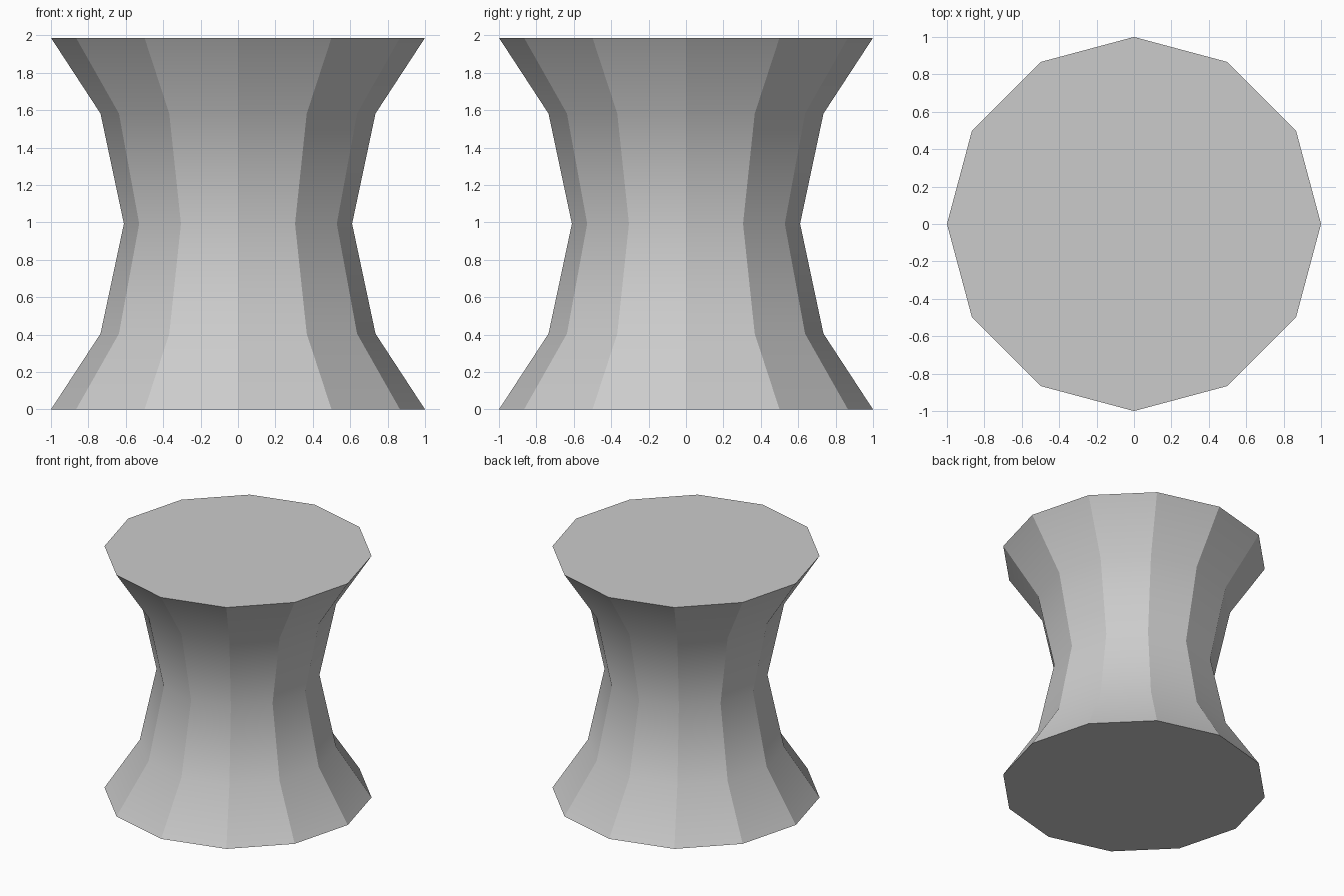
import bpy
import bmesh
from math import cos, sin, tau

cube = bpy.data.objects.get("Cube")
if cube:
    bpy.data.objects.remove(cube, do_unlink=True)

SIDES = 12
# Radius and height of each ring, from the foot to the top
PROFILE = [(1, 0), (0.735, 0.405), (0.61, 0.993), (0.735, 1.582), (1, 1.987)]

# Plain grey material
grey = bpy.data.materials.new("plain grey")
grey.use_nodes = True
colour = (0.6, 0.6, 0.6, 1)
grey.diffuse_color = colour
grey.node_tree.nodes["Principled BSDF"].inputs["Base Color"].default_value = colour

# Waisted twelve-sided body with closed ends
bm = bmesh.new()
rings = [[bm.verts.new((r * cos(tau * i / SIDES), r * sin(tau * i / SIDES), z))
          for i in range(SIDES)] for r, z in PROFILE]
for low, high in zip(rings, rings[1:]):
    for i in range(SIDES):
        j = (i + 1) % SIDES
        bm.faces.new((low[i], low[j], high[j], high[i]))
caps = [bm.faces.new(rings[0][::-1]), bm.faces.new(rings[-1])]

# Smooth up the profile, crisp on the upright ridges and both rims
for face in bm.faces:
    face.smooth = face not in caps
for edge in bm.edges:
    a, b = edge.verts
    upright = abs(a.co.z - b.co.z) > 0.01
    rim = any(face in caps for face in edge.link_faces)
    edge.smooth = not (upright or rim)

mesh = bpy.data.meshes.new("waisted_stool")
bm.to_mesh(mesh)
bm.free()
mesh.materials.append(grey)
stool = bpy.data.objects.new("waisted_stool", mesh)
bpy.context.collection.objects.link(stool)
